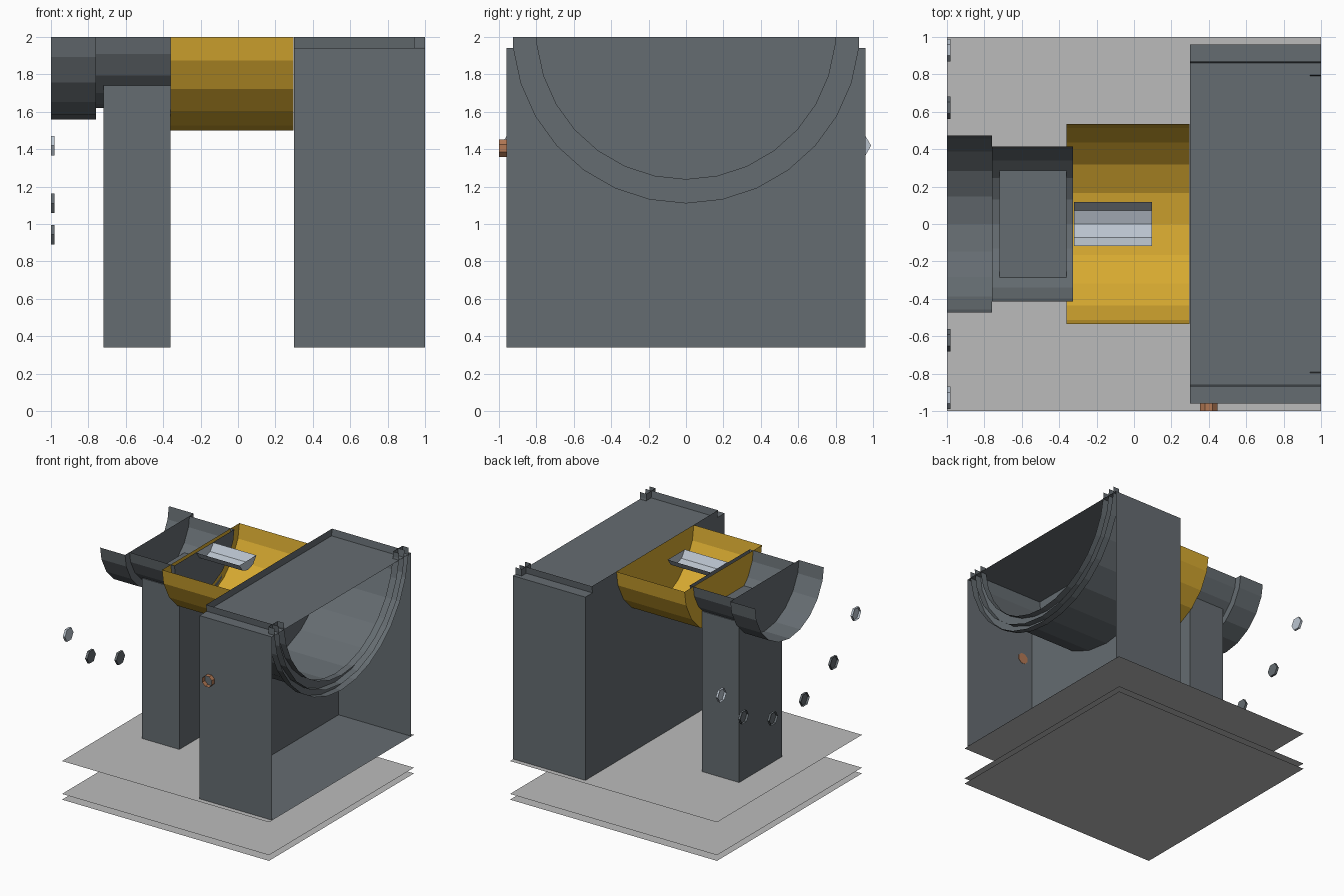
import bpy, bmesh, math
from mathutils import Vector, Matrix

if "Cube" in bpy.data.objects:
    bpy.data.objects.remove(bpy.data.objects["Cube"])

AXIS_Z = 2.04   # height of the shared turning axis
CUT_Z = 2.0     # everything is sliced open here


def material(name, rgb):
    m = bpy.data.materials.new(name)
    m.diffuse_color = (*rgb, 1)
    m.use_nodes = True
    m.node_tree.nodes["Principled BSDF"].inputs["Base Color"].default_value = m.diffuse_color
    return m


STEEL = material("steel", (0.13, 0.15, 0.165))
BRASS = material("brass", (0.68, 0.40, 0.03))
SILVER = material("silver", (0.50, 0.56, 0.63))
COPPER = material("copper", (0.45, 0.19, 0.09))
FLOOR = material("floor", (0.50, 0.50, 0.50))


def finish(name, bm, mat, cut=False):
    if cut:
        bmesh.ops.bisect_plane(bm, geom=bm.verts[:] + bm.edges[:] + bm.faces[:],
                               plane_co=(0, 0, CUT_Z), plane_no=(0, 0, 1), clear_outer=True)
    me = bpy.data.meshes.new(name)
    bm.to_mesh(me)
    bm.free()
    me.materials.append(mat)
    ob = bpy.data.objects.new(name, me)
    bpy.context.collection.objects.link(ob)
    return ob


def ring(bm, x, r, n, y=0, z=AXIS_Z, turn=0):
    """Ring of vertices around an axis along x, first vertex at the bottom."""
    angles = [turn + 2 * math.pi * i / n for i in range(n)]
    return [bm.verts.new((x, y + r * math.sin(a), z - r * math.cos(a))) for a in angles]


def bridge(bm, a, b):
    n = len(a)
    for i in range(n):
        bm.faces.new((a[i], b[i], b[(i + 1) % n], a[(i + 1) % n]))


def drum(name, x0, x1, r, n, mat, cap0=True, cap1=True):
    bm = bmesh.new()
    a, b = ring(bm, x0, r, n), ring(bm, x1, r, n)
    bridge(bm, a, b)
    if cap0:
        bm.faces.new(a)
    if cap1:
        bm.faces.new(b[::-1])
    return finish(name, bm, mat, cut=True)


def box(name, lo, hi, mat, open_right=False):
    bm = bmesh.new()
    lo, hi = Vector(lo), Vector(hi)
    bmesh.ops.create_cube(bm, size=1, matrix=Matrix.Translation((lo + hi) / 2)
                          @ Matrix.Diagonal((*(hi - lo), 1)))
    if open_right:
        bmesh.ops.delete(bm, geom=[f for f in bm.faces if f.normal.x > 0.9], context='FACES_ONLY')
    return finish(name, bm, mat)


# Stacked floor sheets
for name, z in (("floor_bottom", 0), ("floor_middle", 0.05), ("floor_top", 0.337)):
    bm = bmesh.new()
    bmesh.ops.create_grid(bm, x_segments=1, y_segments=1, size=1,
                          matrix=Matrix.Translation((0, 0, z)))
    finish(name, bm, FLOOR)

# Housing and support blocks
box("main_housing", (0.3, -0.96, 0.34), (1, 0.96, 1.94), STEEL, open_right=True)
box("shaft_support", (-0.72, -0.295, 0.34), (-0.36, 0.295, 1.74), STEEL)

# Drums along the axis
drum("main_drum", 0.3, 1, 0.875, 24, STEEL, cap1=False)
drum("brass_drum", -0.36, 0.298, 0.54, 20, BRASS)
drum("inner_shaft", -0.32, 0.095, 0.125, 10, SILVER)
drum("bearing_sleeve", -0.758, -0.325, 0.42, 20, STEEL)
drum("end_flange", -1, -0.76, 0.48, 20, STEEL, cap0=False)

# Raised rim band around the drum mouth
bm = bmesh.new()
rings = [ring(bm, x, r, 30) for x, r in ((1, 0.80), (0.94, 0.80), (0.94, 0.93), (1, 0.93))]
for a, b in zip(rings, rings[1:]):
    bridge(bm, a, b)
finish("drum_rim", bm, STEEL, cut=True)

# Hexagonal bolts on a sixteen-bolt circle, lower ones only
for i in range(6):
    t = math.radians(-56.25 + 22.5 * i)
    y, z = 1.118 * math.sin(t), AXIS_Z - 1.118 * math.cos(t)
    bm = bmesh.new()
    a, b = (ring(bm, x, 0.06, 6, y, z, math.pi / 2) for x in (-1, -0.98))
    bridge(bm, a, b)
    bm.faces.new(b[::-1])
    finish(f"flange_bolt_{i + 1}", bm, SILVER if i in (0, 5) else STEEL)

# Copper pipe stub on the front of the housing
bm = bmesh.new()
a, b = ring(bm, -1, 0.05, 8, 0, 0, math.pi / 8), ring(bm, -0.957, 0.05, 8, 0, 0, math.pi / 8)
bridge(bm, a, b)
bm.faces.new(b[::-1])
pipe = finish("pipe_stub", bm, COPPER)
pipe.data.transform(Matrix.Translation((0.4, 0, 1.405)) @ Matrix.Rotation(math.pi / 2, 4, 'Z'))
